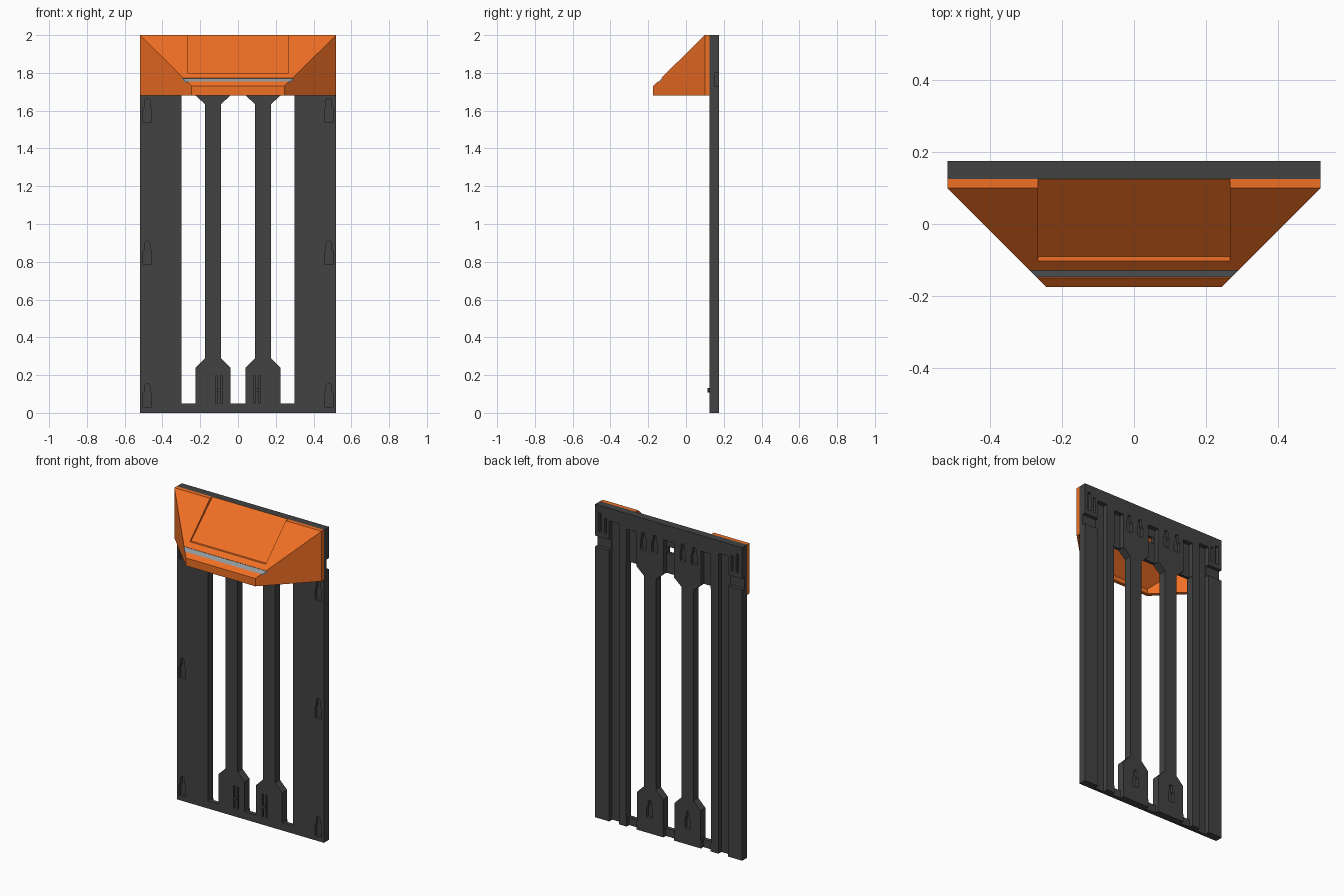
import bpy, bmesh

if "Cube" in bpy.data.objects:
    bpy.data.objects.remove(bpy.data.objects["Cube"])

def material(name, rgb):
    m = bpy.data.materials.new(name)
    m.diffuse_color = (*rgb, 1)
    m.use_nodes = True
    m.node_tree.nodes["Principled BSDF"].inputs["Base Color"].default_value = m.diffuse_color
    return m

DARK = material("dark_plastic", (0.055, 0.055, 0.055))
ORANGE = material("orange_plastic", (0.87, 0.16, 0.018))
GREY = material("grey_strip", (0.28, 0.32, 0.34))

def finish(name, bm):
    bmesh.ops.recalc_face_normals(bm, faces=bm.faces[:])
    me = bpy.data.meshes.new(name)
    bm.to_mesh(me)
    bm.free()
    ob = bpy.data.objects.new(name, me)
    bpy.context.collection.objects.link(ob)
    return ob

def prism(name, pts, y0, y1):
    """Outline in x, z extruded along y."""
    bm = bmesh.new()
    f = bm.faces.new([bm.verts.new((x, y0, z)) for x, z in pts])
    r = bmesh.ops.extrude_face_region(bm, geom=[f])
    vs = [v for v in r["geom"] if isinstance(v, bmesh.types.BMVert)]
    bmesh.ops.translate(bm, verts=vs, vec=(0, y1 - y0, 0))
    return finish(name, bm)

def box(name, x0, x1, y0, y1, z0, z1):
    return prism(name, [(x0, z0), (x1, z0), (x1, z1), (x0, z1)], y0, y1)

def hull(name, half):
    """Convex solid from points mirrored across x."""
    bm = bmesh.new()
    for x, y, z in half:
        bm.verts.new((x, y, z))
        bm.verts.new((-x, y, z))
    bmesh.ops.convex_hull(bm, input=bm.verts[:])
    bmesh.ops.dissolve_limit(bm, angle_limit=0.01, verts=bm.verts[:], edges=bm.edges[:])
    return finish(name, bm)

def cut(target, cutter):
    mod = target.modifiers.new("cut", 'BOOLEAN')
    mod.operation = 'DIFFERENCE'
    mod.solver = 'EXACT'
    mod.object = cutter
    bpy.context.view_layer.objects.active = target
    bpy.ops.object.modifier_apply(modifier=mod.name)
    bpy.data.objects.remove(cutter)

def paint(ob, mat):
    ob.data.materials.clear()
    ob.data.materials.append(mat)
    for p in ob.data.polygons:
        p.material_index = 0

def keyhole(x, z, y0, y1, s=1.0):
    w, n = 0.023 * s, 0.013 * s
    return prism("cutter", [(x - w, z), (x + w, z), (x + w, z + .07 * s), (x + n, z + .08 * s),
                            (x + n, z + .115 * s), (x + n / 2, z + .125 * s),
                            (x - n / 2, z + .125 * s), (x - n, z + .115 * s),
                            (x - n, z + .08 * s), (x - w, z + .07 * s)], y0, y1)

# back panel
F, B = 0.125, 0.175
panel = box("back_panel", -.52, .52, F, B, 0, 2)

# openings around the two slats
cut(panel, prism("cutter", [(-.04, .05), (.04, .05), (.04, .24), (.09, .29), (.09, 1.635), (.04, 1.68),
                            (-.04, 1.68), (-.09, 1.635), (-.09, .29), (-.04, .24)], .1, .2))
for s in (-1, 1):
    cut(panel, prism("cutter", [(s * x, z) for x, z in
        [(.30, .05), (.225, .05), (.225, .24), (.175, .29), (.175, 1.635), (.225, 1.68), (.30, 1.68)]], .1, .2))

def both(x0, x1, y0, y1, z0, z1):
    for s in (-1, 1):
        cut(panel, box("cutter", *sorted((s * x0, s * x1)), y0, y1, z0, z1))

# rear relief: long grooves, side notches, thin bottom bar, top pockets
both(.352, .42, .145, .2, -.1, 1.92)
both(.415, .6, .152, .2, 1.73, 1.80)
both(.228, .297, .15, .2, -.1, .1)
both(.228, .297, .145, .2, 1.6, 1.9)
cut(panel, box("cutter", -.037, .037, .15, .2, -.1, .1))
cut(panel, box("cutter", -.037, .037, .145, .2, 1.6, 1.9))
cut(panel, box("cutter", -.025, .025, .1, .2, 1.81, 1.85))

# keyholes in the front and rear, thin clip slots
for s in (-1, 1):
    for z in (.03, .785, 1.54):
        cut(panel, keyhole(s * .48, z, .1, .143))
    cut(panel, keyhole(s * .135, .1, .155, .2, .9))
    for x in (.1, .18):
        cut(panel, keyhole(s * x, 1.8, .155, .2, .9))
both(.475, .495, .155, .2, 1.83, 1.95)
both(.44, .455, .155, .2, 1.83, 1.93)
both(.083, .092, .1, .14, .05, .195)
both(.109, .118, .1, .14, .05, .195)
paint(panel, DARK)

# small clip knobs on the paddles
for s, side in ((-1, "left"), (1, "right")):
    knob = prism(side + "_clip_knob", [(s * .1 + a, .12 + b) for a, b in
                 [(-.01, -.006), (0, -.012), (.01, -.006), (.01, .006), (0, .012), (-.01, .006)]], .114, .127)
    paint(knob, DARK)

# sloped hood, hollow and open underneath
hood = hull("hood", [(.52, F, 1.68), (.52, F, 2), (.52, .1, 1.68), (.52, .1, 2),
                     (.245, -.175, 1.68), (.245, -.175, 1.73)])
cut(hood, hull("cutter", [(.49, .14, 1.6), (.49, .14, 1.955), (.49, .1, 1.6), (.49, .1, 1.955),
                          (.23, -.153, 1.6), (.23, -.153, 1.71)]))
# recessed lid area on the slope
cut(hood, hull("cutter", [(.268, -.09, 1.8), (.268, .14, 2.014), (.268, -.25, 1.8),
                          (.268, -.25, 2.1), (.268, .14, 2.1)]))
# groove for the strip
cut(hood, hull("cutter", [(.4, -.143, 1.747), (.4, -.123, 1.767), (.4, -.165, 1.769), (.4, -.145, 1.789)]))
paint(hood, ORANGE)

# grey strip in the groove
strip = hull("hood_strip", [(y + .42, y, z) for y, z in
             [(-.143, 1.747), (-.123, 1.767), (-.147, 1.751), (-.127, 1.771)]])
paint(strip, GREY)
